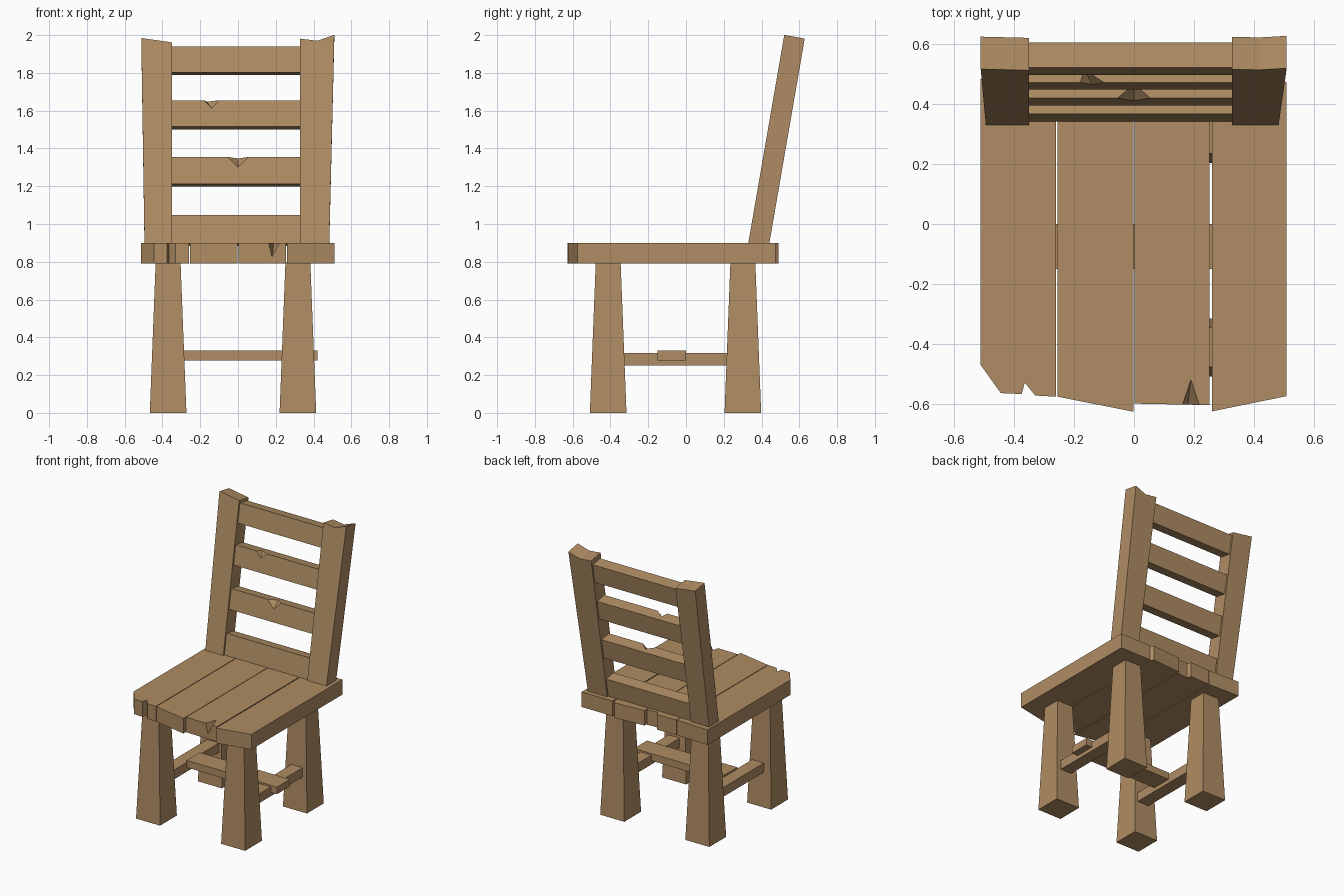
import bpy, bmesh, math
from mathutils import Vector

if "Cube" in bpy.data.objects:
    bpy.data.objects.remove(bpy.data.objects["Cube"])

wood = bpy.data.materials.new("tan wood")
wood.diffuse_color = (0.43, 0.265, 0.125, 1)
wood.use_nodes = True
wood.node_tree.nodes["Principled BSDF"].inputs["Base Color"].default_value = wood.diffuse_color

LEAN = math.atan2(0.19, 1.1)
C, S = math.cos(LEAN), math.sin(LEAN)


def flat(p, h):
    """Plan coordinates: outline in x, y raised to height h."""
    return Vector((p[0], p[1], h))


def leaning(p, t):
    """Backrest coordinates: x, distance up the lean, depth behind the front face."""
    return Vector((p[0], 0.33 + p[1] * S + t * C, 0.9 + p[1] * C - t * S))


def finish(bm, name):
    bmesh.ops.recalc_face_normals(bm, faces=bm.faces[:])
    me = bpy.data.meshes.new(name)
    bm.to_mesh(me)
    bm.free()
    me.materials.append(wood)
    ob = bpy.data.objects.new(name, me)
    bpy.context.collection.objects.link(ob)
    return ob


def loft(name, lower, upper):
    """Solid between two matching outlines."""
    bm = bmesh.new()
    a = [bm.verts.new(p) for p in lower]
    b = [bm.verts.new(p) for p in upper]
    n = len(a)
    bm.faces.new(a[::-1])
    bm.faces.new(b)
    for i in range(n):
        j = (i + 1) % n
        bm.faces.new((a[i], a[j], b[j], b[i]))
    return finish(bm, name)


def slab(name, outline, place, d0, d1):
    return loft(name, [place(p, d0) for p in outline], [place(p, d1) for p in outline])


def rect(x0, x1, y0, y1):
    return [(x0, y0), (x1, y0), (x1, y1), (x0, y1)]


def chip(ob, left, right, tip, apex, up):
    """Cut a splinter-shaped chip out of a top front edge."""
    pts = [apex] + [apex + (p - apex) * 1.15 for p in (left, right, tip)]
    pts += [p + up * 0.05 for p in pts[:3]]
    bm = bmesh.new()
    for p in pts:
        bm.verts.new(p)
    bmesh.ops.convex_hull(bm, input=bm.verts[:])
    cutter = finish(bm, "chip_cutter")
    cutter.hide_render = True
    mod = ob.modifiers.new("chip", 'BOOLEAN')
    mod.operation = 'DIFFERENCE'
    mod.solver = 'EXACT'
    mod.object = cutter
    bpy.context.view_layer.objects.active = ob
    bpy.ops.object.modifier_apply(modifier=mod.name)
    bpy.data.objects.remove(cutter)


# seat planks with broken ends
planks = [
    [(-0.513, -0.47), (-0.445, -0.565), (-0.375, -0.568), (-0.365, -0.53),
     (-0.33, -0.573), (-0.26, -0.577), (-0.26, 0.475), (-0.513, 0.485)],
    [(-0.255, -0.577), (-0.002, -0.627), (-0.002, 0.455), (-0.09, 0.45),
     (-0.1, 0.48), (-0.255, 0.475)],
    [(0.002, -0.6), (0.253, -0.605), (0.253, 0.465), (0.235, 0.49), (0.002, 0.475)],
    [(0.26, -0.626), (0.51, -0.575), (0.51, 0.475), (0.26, 0.475)],
]
seat = [slab("seat_plank_%d" % (i + 1), o, flat, 0.79, 0.9) for i, o in enumerate(planks)]
chip(seat[2], Vector((0.162, -0.603, 0.9)), Vector((0.218, -0.603, 0.9)),
     Vector((0.18, -0.603, 0.825)), Vector((0.19, -0.52, 0.9)), Vector((0, 0, 1)))

# tapered legs
for name, cx, cy in (("front_left_leg", -0.37, -0.412), ("front_right_leg", 0.317, -0.412),
                     ("back_left_leg", -0.37, 0.301), ("back_right_leg", 0.317, 0.301)):
    b, t = 0.097, 0.066
    loft(name, [flat(p, 0) for p in rect(cx - b, cx + b, cy - b, cy + b)],
         [flat(p, 0.795) for p in rect(cx - t, cx + t, cy - t, cy + t)])

# side rails and cross bar
slab("left_side_rail", rect(-0.40, -0.305, -0.36, 0.25), flat, 0.25, 0.318)
slab("right_side_rail", rect(0.28, 0.37, -0.36, 0.25), flat, 0.25, 0.318)
slab("cross_bar", rect(-0.31, 0.42, -0.15, 0.0), flat, 0.278, 0.33)

# leaning back posts with broken tops
slab("left_back_post", [(-0.495, 0), (-0.35, 0), (-0.35, 1.077), (-0.512, 1.101)],
     leaning, 0, 0.11)
slab("right_back_post", [(0.328, 0), (0.483, 0), (0.51, 1.117), (0.42, 1.086), (0.328, 1.097)],
     leaning, 0, 0.11)

# back slats
slats = []
for i, (z0, z1) in enumerate(((0.9, 1.05), (1.215, 1.357), (1.518, 1.657), (1.805, 1.943))):
    slats.append(slab("back_slat_%d" % (i + 1),
                      rect(-0.37, 0.35, (z0 - 0.9) / C, (z1 - 0.9) / C), leaning, 0.012, 0.097))

# chips in the two middle slats
up = Vector((0, S, C))
for ob, x, half, z, deep, ax, ad in ((slats[1], 0.0, 0.055, 1.357, 0.055, 0.0, 0.06),
                                     (slats[2], -0.14, 0.04, 1.657, 0.042, -0.165, 0.055)):
    w = (z - 0.9) / C
    chip(ob, leaning((x - half, w), 0.012), leaning((x + half, w), 0.012),
         leaning((x, w - deep), 0.012), leaning((ax, w), ad), up)
